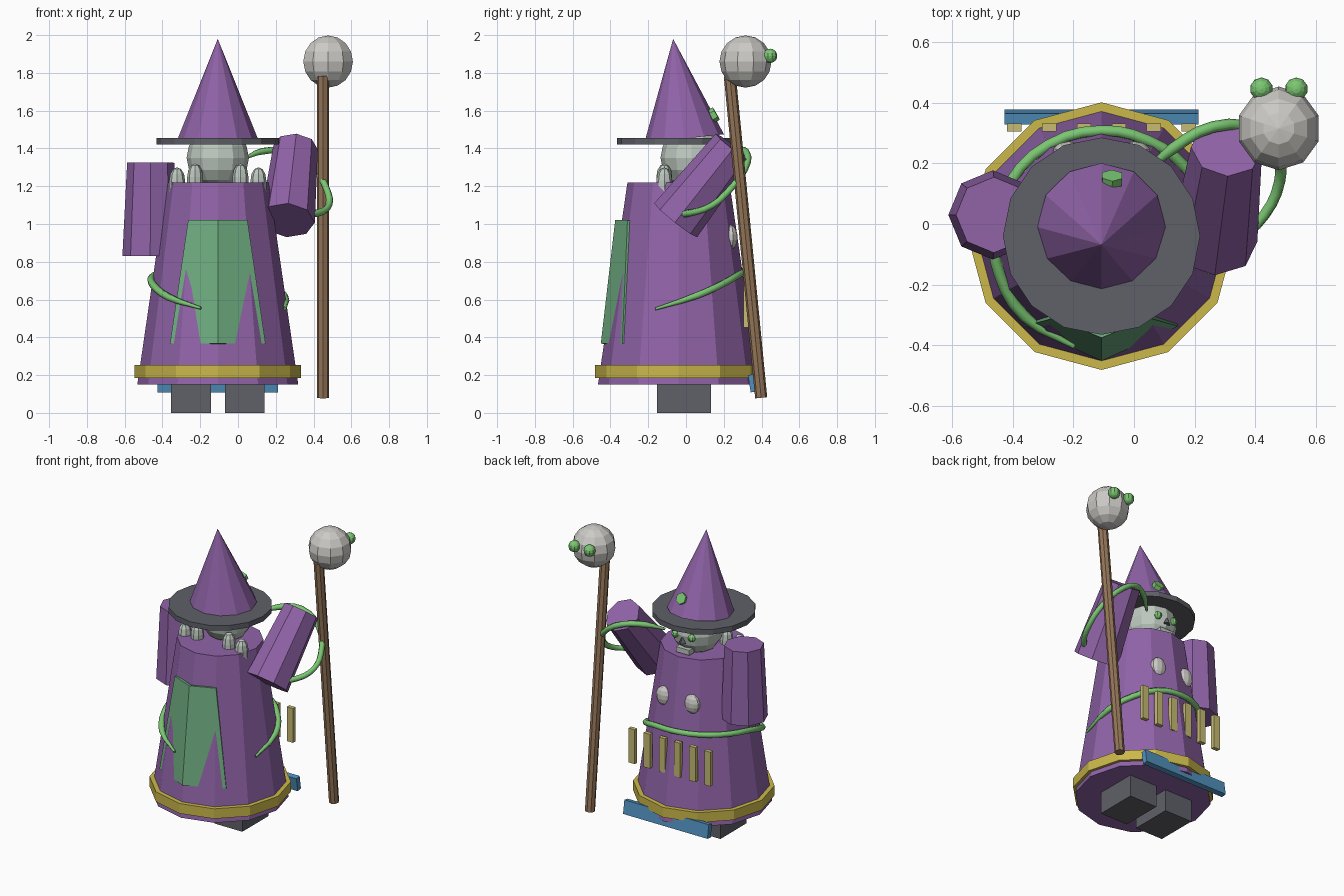
import bpy, bmesh, math
from mathutils import Vector, Matrix

if "Cube" in bpy.data.objects:
    bpy.data.objects.remove(bpy.data.objects["Cube"])

CX, CY = -0.107, -0.04   # axis of the figure


def material(name, rgb):
    m = bpy.data.materials.new(name)
    m.use_nodes = True
    m.diffuse_color = (*rgb, 1)
    m.node_tree.nodes["Principled BSDF"].inputs["Base Color"].default_value = (*rgb, 1)
    return m


PURPLE = material("purple cloth", (0.28, 0.125, 0.39))
GREEN = material("green cloth", (0.16, 0.42, 0.22))
VINE = material("bright green", (0.2, 0.57, 0.17))
GREY = material("dark grey", (0.115, 0.118, 0.14))
BONE = material("pale bone", (0.6, 0.59, 0.56))
SKULL = material("greenish bone", (0.51, 0.58, 0.52))
WOOD = material("brown wood", (0.3, 0.18, 0.1))
GOLD = material("gold", (0.6, 0.48, 0.07))
STRAW = material("straw", (0.57, 0.5, 0.17))
BLUE = material("blue", (0.08, 0.28, 0.51))


def finish(name, bm, mat):
    bmesh.ops.recalc_face_normals(bm, faces=bm.faces)
    me = bpy.data.meshes.new(name)
    bm.to_mesh(me)
    bm.free()
    me.materials.append(mat)
    ob = bpy.data.objects.new(name, me)
    bpy.context.collection.objects.link(ob)
    return ob


def tube(name, a, b, r1, r2, sides, mat):
    """Straight cylinder or cone from a to b."""
    a, b = Vector(a), Vector(b)
    turn = Vector((0, 0, 1)).rotation_difference(b - a).to_matrix().to_4x4()
    bm = bmesh.new()
    bmesh.ops.create_cone(bm, cap_ends=True, segments=sides, radius1=r1, radius2=r2,
                          depth=(b - a).length, matrix=Matrix.Translation((a + b) / 2) @ turn)
    return finish(name, bm, mat)


def box(name, centre, size, mat, tilt=0):
    bm = bmesh.new()
    bmesh.ops.create_cube(bm, size=1, matrix=Matrix.Translation(centre)
                          @ Matrix.Rotation(tilt, 4, 'X') @ Matrix.Diagonal((*size, 1)))
    return finish(name, bm, mat)


def ball(name, centre, radii, mat, segs=10, rings=7):
    bm = bmesh.new()
    bmesh.ops.create_uvsphere(bm, u_segments=segs, v_segments=rings, radius=1,
                              matrix=Matrix.Translation(centre) @ Matrix.Diagonal((*radii, 1)))
    return finish(name, bm, mat)


def vine(name, points, radius):
    """Round curve whose two ends taper."""
    cu = bpy.data.curves.new(name, 'CURVE')
    cu.dimensions = '3D'
    cu.bevel_depth = radius
    cu.bevel_resolution = 1
    cu.resolution_u = 3
    cu.use_fill_caps = True
    sp = cu.splines.new('BEZIER')
    sp.bezier_points.add(len(points) - 1)
    for i, (bp, p) in enumerate(zip(sp.bezier_points, points)):
        bp.co = p
        bp.handle_left_type = bp.handle_right_type = 'AUTO'
        bp.radius = 0.4 if i in (0, len(points) - 1) else 1
    cu.materials.append(VINE)
    ob = bpy.data.objects.new(name, cu)
    bpy.context.collection.objects.link(ob)


def robe_radius(z):
    return 0.426 - 0.156 * (z - 0.15) / 1.07


# Robe, hem and feet
tube("robe", (CX, CY, 0.15), (CX, CY, 1.22), 0.426, 0.27, 12, PURPLE)
tube("hem_band", (CX, CY, 0.185), (CX, CY, 0.253), 0.441, 0.441, 12, GOLD)
for side, s in (("right", -1), ("left", 1)):
    box(side + "_foot", (CX + s * 0.142, -0.01, 0.08), (0.21, 0.285, 0.16), GREY)

# Cloth panel hanging on the front of the robe
bm = bmesh.new()
top = [bm.verts.new((CX + x, CY + y, 1.02)) for x, y in ((-0.157, -0.27), (0, -0.335), (0.157, -0.27))]
low = [bm.verts.new((CX + x, CY + y, 0.367)) for x, y in ((-0.253, -0.297), (0, -0.411), (0.253, -0.297))]
for i in range(2):
    bm.faces.new((low[i], low[i + 1], top[i + 1], top[i]))
panel = finish("front_panel", bm, GREEN)
solid = panel.modifiers.new("thickness", 'SOLIDIFY')
solid.thickness = 0.02
solid.offset = -1

# Sleeves
tube("right_sleeve", (-0.465, 0.03, 0.83), (-0.462, 0.03, 1.325), 0.147, 0.125, 8, PURPLE)
tube("left_sleeve", (0.262, -0.055, 1.02), (0.305, 0.25, 1.405), 0.145, 0.118, 8, PURPLE)

# Head and face, which looks backwards
ball("head", (CX, 0.03, 1.35), (0.165, 0.165, 0.165), SKULL, 12, 8)
tube("nose", (CX, 0.19, 1.3), (CX, 0.19, 1.34), 0.025, 0.005, 4, GREY)
box("teeth", (CX, 0.165, 1.245), (0.1, 0.05, 0.035), SKULL)
for side, s in (("right", -1), ("left", 1)):
    ball(side + "_eye", (CX + s * 0.062, 0.178, 1.345), (0.025,) * 3, VINE, 8, 6)
    ball(side + "_chest_bone", (CX + s * 0.108, 0.238, 0.93), (0.055, 0.035, 0.065), BONE)
    # Rounded spikes on the shoulders
    for label, dx, z in (("inner", 0.12, 1.32), ("outer", 0.215, 1.3)):
        x, y = CX + s * dx, -0.115
        tube(f"{side}_{label}_spike", (x, y, 1.12), (x, y, z - 0.07), 0.042, 0.042, 8, SKULL)
        ball(f"{side}_{label}_spike_tip", (x, y, z - 0.07), (0.042, 0.042, 0.07), SKULL, 8, 6)

# Hat
tube("hat_brim", (CX, CY, 1.42), (CX, CY, 1.455), 0.325, 0.325, 16, GREY)
tube("hat_cone", (CX, -0.01, 1.452), (CX, -0.068, 1.98), 0.212, 0, 12, PURPLE)
tube("hat_gem", (-0.075, 0.09, 1.545), (-0.072, 0.16, 1.585), 0.034, 0.038, 6, VINE)

# Staff with its orb
tube("staff", (0.45, 0.398, 0.08), (0.45, 0.232, 1.785), 0.032, 0.032, 8, WOOD)
ball("orb", (0.477, 0.315, 1.86), (0.138,) * 3, BONE, 10, 8)
for side, x in (("right", 0.42), ("left", 0.535)):
    ball(side + "_orb_bead", (x, 0.445, 1.89), (0.038,) * 3, VINE, 10, 8)

# Slats and bar at the back
for i in range(6):
    box(f"slat_{i + 1}", (CX + (i - 2.5) * 0.115, 0.318, 0.57), (0.047, 0.027, 0.235), STRAW)
box("back_bar", (CX, 0.353, 0.157), (0.64, 0.036, 0.092), BLUE, math.radians(9))

# Vine wound round the robe, dipping towards both ends
path = []
for deg, z in ((256, 0.555), (226, 0.61), (200, 0.67), (180, 0.71), (150, 0.735), (120, 0.745),
               (90, 0.745), (65, 0.73), (40, 0.68), (15, 0.62), (-19, 0.55)):
    r, a = robe_radius(z) + 0.008, math.radians(deg)
    path.append((CX + r * math.cos(a), CY + r * math.sin(a), z))
vine("robe_vine", path, 0.02)

# Vine from the head round the raised sleeve
vine("sleeve_vine", ((0.04, 0.17, 1.35), (0.13, 0.25, 1.385), (0.26, 0.32, 1.38),
                     (0.4, 0.31, 1.29), (0.475, 0.22, 1.17), (0.48, 0.14, 1.1),
                     (0.43, 0.03, 1.06), (0.34, -0.05, 1.055), (0.23, -0.085, 1.07)), 0.019)
